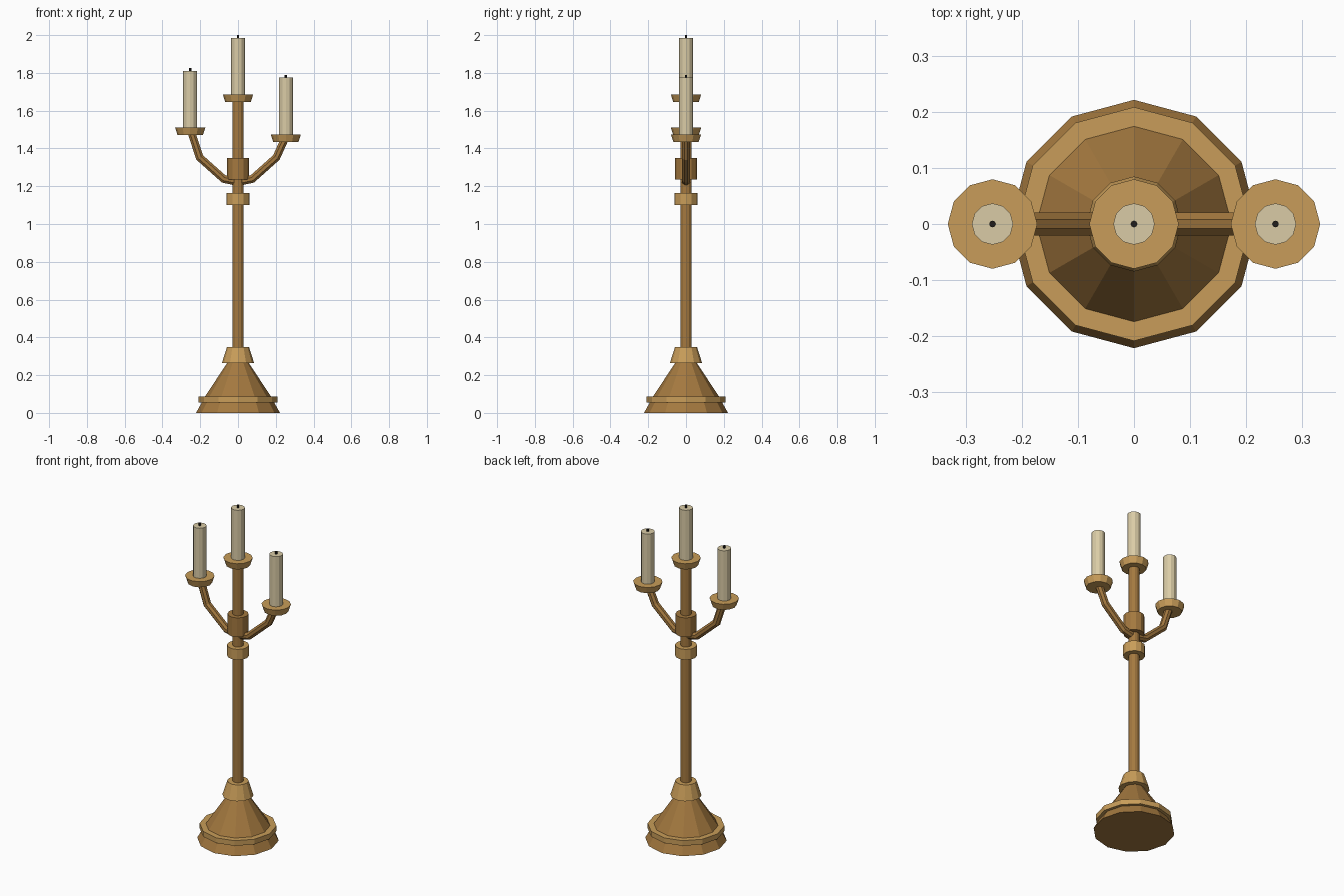
import bpy, bmesh
from mathutils import Vector

if "Cube" in bpy.data.objects:
    bpy.data.objects.remove(bpy.data.objects["Cube"])


def material(name, rgb):
    m = bpy.data.materials.new(name)
    m.diffuse_color = (*rgb, 1)
    m.use_nodes = True
    m.node_tree.nodes["Principled BSDF"].inputs["Base Color"].default_value = m.diffuse_color
    return m


GOLD = material("light brass", (0.58, 0.335, 0.10))
BROWN = material("dark brass", (0.37, 0.19, 0.05))
WAX = material("cream wax", (0.70, 0.60, 0.38))
BLACK = material("wick black", (0.015, 0.012, 0.01))


def finish(bm, name, mat):
    bmesh.ops.recalc_face_normals(bm, faces=bm.faces)
    me = bpy.data.meshes.new(name)
    bm.to_mesh(me)
    bm.free()
    me.materials.append(mat)
    ob = bpy.data.objects.new(name, me)
    bpy.context.collection.objects.link(ob)
    return ob


def frustum(name, mat, z0, z1, r0, r1, x=0, sides=12):
    """Upright faceted cone section between two heights."""
    bm = bmesh.new()
    bmesh.ops.create_cone(bm, cap_ends=True, segments=sides,
                          radius1=r0, radius2=r1, depth=z1 - z0)
    bmesh.ops.translate(bm, verts=bm.verts, vec=(x, 0, (z0 + z1) / 2))
    return finish(bm, name, mat)


def arm(name, points, radius, sides=8):
    """Bent tube in the xz plane, mitred at its corners."""
    from math import cos, sin, pi
    pts = [Vector((x, 0, z)) for x, z in points]
    across = Vector((0, 1, 0))
    bm = bmesh.new()
    rings = []
    for i, p in enumerate(pts):
        a = (p - pts[max(i - 1, 0)]).normalized()
        b = (pts[min(i + 1, len(pts) - 1)] - p).normalized()
        t = (a + b).normalized()
        miter = 1 / max(t.dot(a), t.dot(b))
        n = t.cross(across) * miter
        rings.append([bm.verts.new(p + radius * (cos(k) * n + sin(k) * across))
                      for k in ((j + 0.5) * 2 * pi / sides for j in range(sides))])
    for lo, hi in zip(rings, rings[1:]):
        for j in range(sides):
            k = (j + 1) % sides
            bm.faces.new((lo[j], lo[k], hi[k], hi[j]))
    bm.faces.new(rings[0])
    bm.faces.new(rings[-1])
    return finish(bm, name, BROWN)


# Stepped base
frustum("base_foot", BROWN, 0, 0.058, 0.222, 0.19)
frustum("base_ring", GOLD, 0.056, 0.087, 0.209, 0.209)
frustum("base_cone", BROWN, 0.085, 0.275, 0.176, 0.05)
frustum("base_collar", GOLD, 0.265, 0.35, 0.085, 0.058)

# Stem with its collars
frustum("stem", BROWN, 0.34, 1.65, 0.03, 0.03)
frustum("stem_ring", GOLD, 1.10, 1.163, 0.06, 0.06)
frustum("arm_hub", BROWN, 1.235, 1.35, 0.057, 0.057)

# Side arms, the left one slightly taller
for side, sign, top in (("left", -1, 1.48), ("right", 1, 1.445)):
    arm(side + "_arm", [(0, 1.222), (sign * 0.075, 1.238),
                        (sign * 0.203, 1.352), (sign * 0.245, top)], 0.022)

# Drip plates, candles and wicks
for side, x, z in (("centre", 0, 1.645), ("left", -0.253, 1.47), ("right", 0.253, 1.435)):
    frustum(side + "_plate", GOLD, z, z + 0.04, 0.067, 0.08, x)
    frustum(side + "_candle", WAX, z + 0.035, z + 0.34, 0.037, 0.037, x)
    frustum(side + "_wick", BLACK, z + 0.335, z + 0.355, 0.006, 0.006, x, 8)
